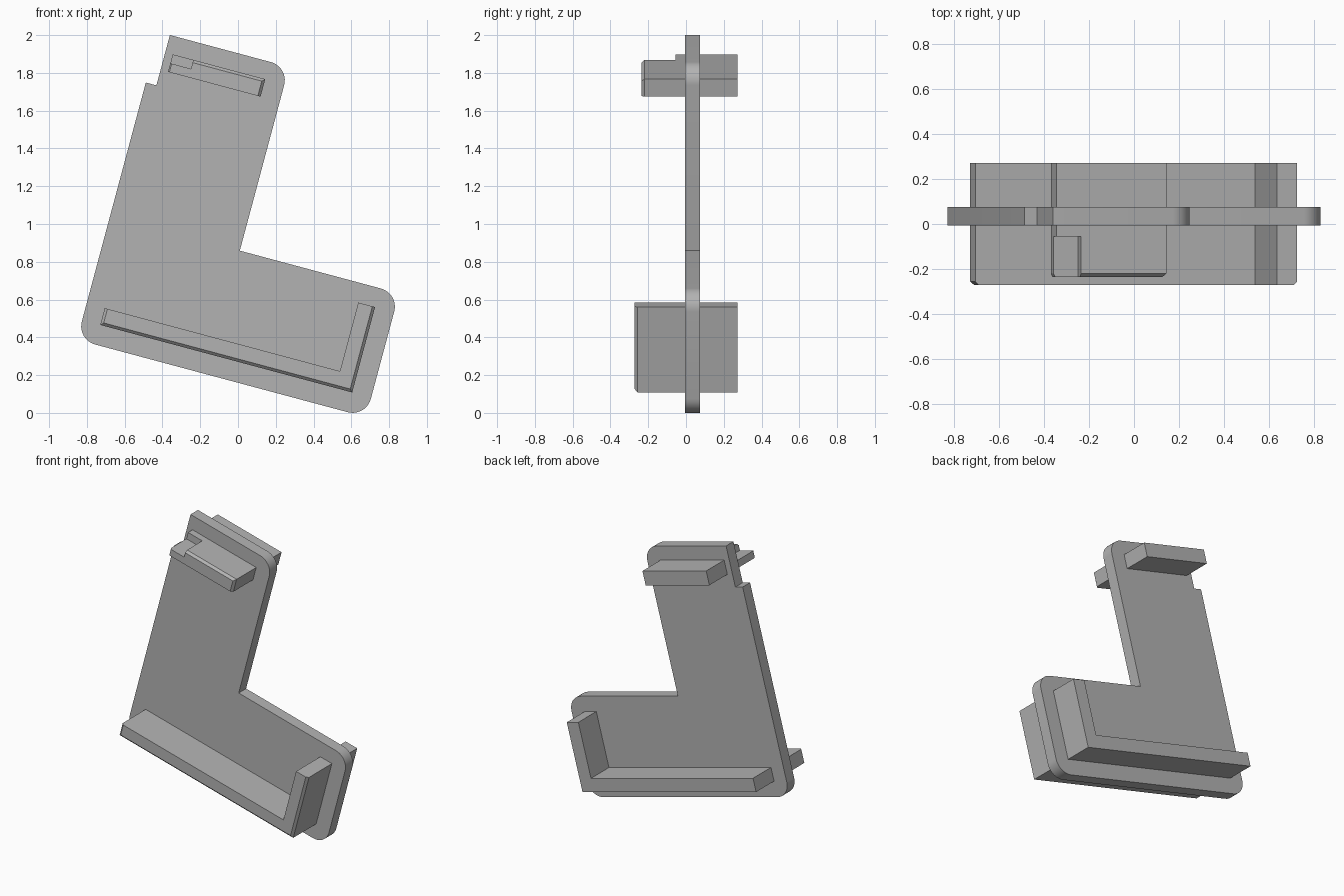
import bpy, bmesh, math
from mathutils import Matrix, Vector

cube = bpy.data.objects.get("Cube")
if cube:
    bpy.data.objects.remove(cube)

GREY = (0.45, 0.45, 0.45, 1)
mat = bpy.data.materials.new("plain grey")
mat.use_nodes = True
mat.diffuse_color = GREY
mat.node_tree.nodes["Principled BSDF"].inputs["Base Color"].default_value = GREY

# The whole bracket leans sideways about the depth axis
TILT = Matrix.Rotation(math.radians(15), 4, 'Y')
FRONT, BACK = -0.272, 0.272
PLATE_FRONT, PLATE_BACK = -0.006, 0.075


def loft(name, rings):
    """Closed solid through matching outlines, each given as (depth, points)."""
    bm = bmesh.new()
    loops = [[bm.verts.new(TILT @ Vector((u, y, v))) for u, v in pts]
             for y, pts in rings]
    for a, b in zip(loops, loops[1:]):
        for i in range(len(a)):
            j = (i + 1) % len(a)
            bm.faces.new((a[i], a[j], b[j], b[i]))
    bm.faces.new(loops[0])
    bm.faces.new(loops[-1])
    bmesh.ops.recalc_face_normals(bm, faces=bm.faces)
    mesh = bpy.data.meshes.new(name)
    bm.to_mesh(mesh)
    bm.free()
    mesh.materials.append(mat)
    obj = bpy.data.objects.new(name, mesh)
    bpy.context.collection.objects.link(obj)
    return obj


def corner(cu, cv, start, r=0.1, n=10):
    """Quarter-circle corner, counter-clockwise from the start angle."""
    angles = [math.radians(start + 90 * i / n) for i in range(n + 1)]
    return [(cu + r * math.cos(a), cv + r * math.sin(a)) for a in angles]


def rect(u0, u1, v0, v1):
    return [(u0, v0), (u1, v0), (u1, v1), (u0, v1)]


# L-shaped plate with rounded corners and a notch in its upper side
outline = (corner(-0.824, 0.254, 180) + corner(0.56, 0.254, 270)
           + corner(0.56, 0.732, 0) + [(-0.213, 0.832)]
           + corner(-0.313, 1.739, 0)
           + [(-0.866, 1.839), (-0.866, 1.563), (-0.924, 1.563)])
plate = loft("plate", [(PLATE_FRONT, outline), (PLATE_BACK, outline)])
bpy.context.view_layer.objects.active = plate
plate.select_set(True)
bpy.ops.object.shade_smooth_by_angle(angle=math.radians(30))


# L-shaped lower rails, the front one chamfered along its outer edges
def rail(c=0.0):
    left, right, low, top, t = -0.825, 0.556, 0.261, 0.729, 0.092
    return [(left + c, low + c), (right - c, low + c), (right - c, top),
            (right - t, top), (right - t, low + t), (left + c, low + t)]


c = 0.015
loft("front_rail", [(PLATE_FRONT, rail()), (FRONT + c, rail()), (FRONT, rail(c))])
loft("back_rail", [(PLATE_BACK, rail()), (BACK, rail())])

# Upper bars: plain at the back, stepped and chamfered at the front
bar = rect(-0.825, -0.318, 1.648, 1.744)
loft("back_bar", [(PLATE_BACK, bar), (BACK, bar)])

STEP, TIP = -0.055, -0.236
loft("front_bar_root", [(PLATE_FRONT, bar), (STEP, bar)])


def tongue(c=0.0):
    left, right, low, mid, top = -0.825, -0.318, 1.648, 1.695, 1.744
    return [(left + c / 2, low), (right - c, low), (right - c, top - c),
            (-0.712, top - c), (-0.712, mid), (left + c / 2, mid)]


loft("front_bar_tongue", [(STEP, tongue()), (TIP + c, tongue()), (TIP, tongue(c))])
